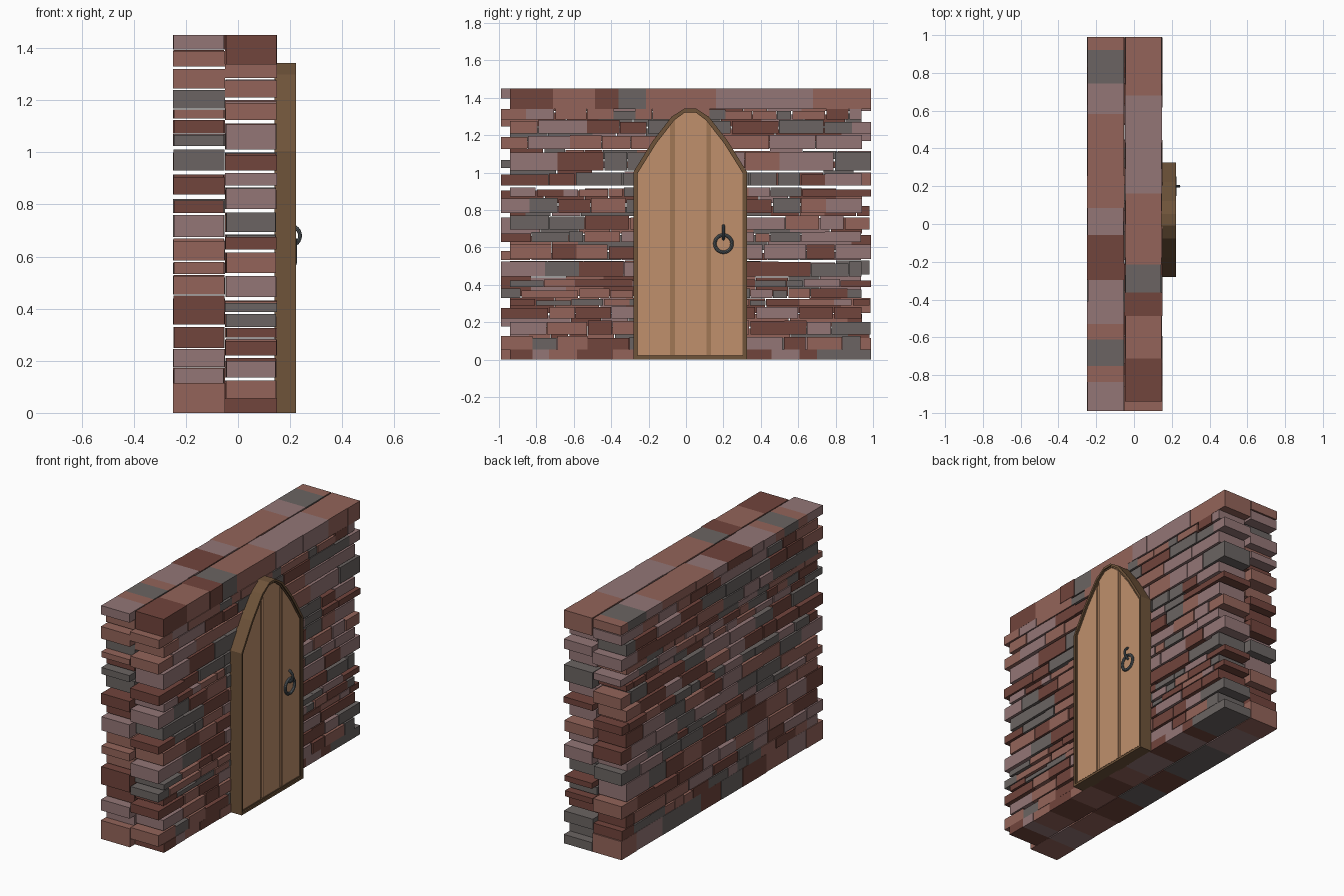
import bpy, bmesh, math, random
from mathutils import Matrix, Vector

if "Cube" in bpy.data.objects:
    bpy.data.objects.remove(bpy.data.objects["Cube"])

random.seed(7)


def material(name, rgb):
    m = bpy.data.materials.new(name)
    m.diffuse_color = (*[(c / 255) ** 2.2 for c in rgb], 1)
    m.use_nodes = True
    m.node_tree.nodes["Principled BSDF"].inputs["Base Color"].default_value = m.diffuse_color
    return m


BRICKS = [material("dark_red_brick", (112, 70, 62)), material("red_brick", (146, 100, 90)),
          material("mauve_brick", (146, 117, 117)), material("grey_brick", (106, 100, 98))]
FRAME = material("frame_wood", (110, 84, 60))
PLANK = material("plank_wood", (190, 143, 108))
GROOVE = material("groove_wood", (160, 118, 86))
IRON = material("iron", (85, 92, 96))


def finish(name, bm, mats):
    bmesh.ops.recalc_face_normals(bm, faces=bm.faces)
    me = bpy.data.meshes.new(name)
    bm.to_mesh(me)
    bm.free()
    for m in mats:
        me.materials.append(m)
    ob = bpy.data.objects.new(name, me)
    bpy.context.collection.objects.link(ob)
    return ob


def box(bm, lo, hi, mat=0):
    lo, hi = Vector(lo), Vector(hi)
    mtx = Matrix.Translation((lo + hi) / 2) @ Matrix.Diagonal((*(hi - lo), 1))
    for v in bmesh.ops.create_cube(bm, size=1, matrix=mtx)["verts"]:
        for f in v.link_faces:
            f.material_index = mat


# Brick courses: each layer is a list of (bottom, top) rows
def brick_layer(name, x0, x1, rows, flip):
    bm = bmesh.new()
    for i, (z0, z1) in enumerate(rows):
        solid = i in (0, len(rows) - 1)
        long_left = (i + flip) % 2
        y = -0.99 if long_left else -0.94
        end = 0.94 if long_left and not solid else 0.99
        h = z1 - z0
        while y < end - 0.01:
            length = random.uniform(0.12, 0.26) if h > 0.06 else random.uniform(0.08, 0.2)
            stop = min(y + length, end)
            if end - stop < 0.06:
                stop = end
            gap = 0 if solid else random.choice((0, 0.002, 0.004, 0.008))
            drop = 0 if solid else random.choice((0, 0, 0.004, 0.01))
            d = random.uniform(0, 0.006)
            box(bm, (x0 + d, y, z0), (x1 - d, stop - gap, z1 - drop), random.randrange(4))
            y = stop
    return finish(name, bm, BRICKS)


front_rows = [(0, .055), (.055, .125), (.135, .21), (.22, .285), (.29, .325), (.33, .38),
              (.388, .432), (.445, .525), (.537, .615), (.628, .685), (.695, .77), (.783, .865),
              (.873, .92), (.93, 1.0), (1.01, 1.11), (1.125, 1.2), (1.21, 1.28), (1.285, 1.34),
              (1.34, 1.45)]
back_rows = [(0, .115), (.115, .175), (.177, .245), (.25, .33), (.34, .45), (.455, .53),
             (.533, .58), (.585, .67), (.675, .76), (.768, .82), (.838, .915), (.93, 1.01),
             (1.025, 1.07), (1.073, 1.125), (1.13, 1.165), (1.168, 1.24), (1.245, 1.32),
             (1.33, 1.393), (1.395, 1.45)]
brick_layer("front_brick_layer", -0.05, 0.15, front_rows, 0)
brick_layer("back_brick_layer", -0.25, -0.05, back_rows, 1)

# Pointed arch outline, inset by d from the outer edge
CY = 0.0225


def arch(d):
    half = [(.3025 - d, d), (.3025 - d, 1.005 - .3 * d), (.2 - .85 * d, 1.17 - .6 * d),
            (.1 - .7 * d, 1.298 - .8 * d), (.03, 1.343 - d)]
    return [(CY + y, z) for y, z in half] + [(CY - y, z) for y, z in reversed(half)]


# Door frame: solid arched slab with a stepped recess in its face
bm = bmesh.new()
loops = [[bm.verts.new((x, y, z)) for y, z in arch(d)]
         for x, d in ((.14, 0), (.222, 0), (.222, .014), (.214, .014), (.214, .022), (.205, .022))]
n = len(loops[0])
for a, b in zip(loops, loops[1:]):
    for i in range(n):
        bm.faces.new((a[i], a[(i + 1) % n], b[(i + 1) % n], b[i]))
bm.faces.new(loops[0])
bm.faces.new(loops[-1])
for f in bm.faces:
    f.material_index = int(f.calc_center_median().x > .2049 and len(f.verts) > 4)
finish("door_frame", bm, [FRAME, GROOVE])


# Door planks: the inner arch cut into three vertical strips
def plank(name, y0, y1):
    bm = bmesh.new()
    face = bm.faces.new([bm.verts.new((.204, y, z)) for y, z in arch(.024)])
    for y, side in ((y0, -1), (y1, 1)):
        bmesh.ops.bisect_plane(bm, geom=bm.verts[:] + bm.edges[:] + bm.faces[:],
                               plane_co=(0, y, 0), plane_no=(0, side, 0), clear_outer=True)
    ext = bmesh.ops.extrude_face_region(bm, geom=bm.faces[:])["geom"]
    bmesh.ops.translate(bm, vec=(.009, 0, 0), verts=[v for v in ext if isinstance(v, bmesh.types.BMVert)])
    finish(name, bm, [PLANK])


plank("left_plank", -.3, -.085)
plank("middle_plank", -.06, .11)
plank("right_plank", .133, .4)


# Iron handle: a hanging ring and the loop that holds it
def ring(name, loc, rot, major, minor):
    bpy.ops.mesh.primitive_torus_add(location=loc, rotation=rot, major_radius=major, minor_radius=minor,
                                     major_segments=24, minor_segments=8)
    ob = bpy.context.object
    ob.name = name
    ob.data.materials.append(IRON)
    bpy.ops.object.shade_smooth_by_angle()


ring("pull_ring", (.217, .2, .62), (0, math.pi / 2, 0), .046, .009)
ring("ring_holder", (.2, .2, .68), (math.pi / 2, 0, 0), .038, .0075)
